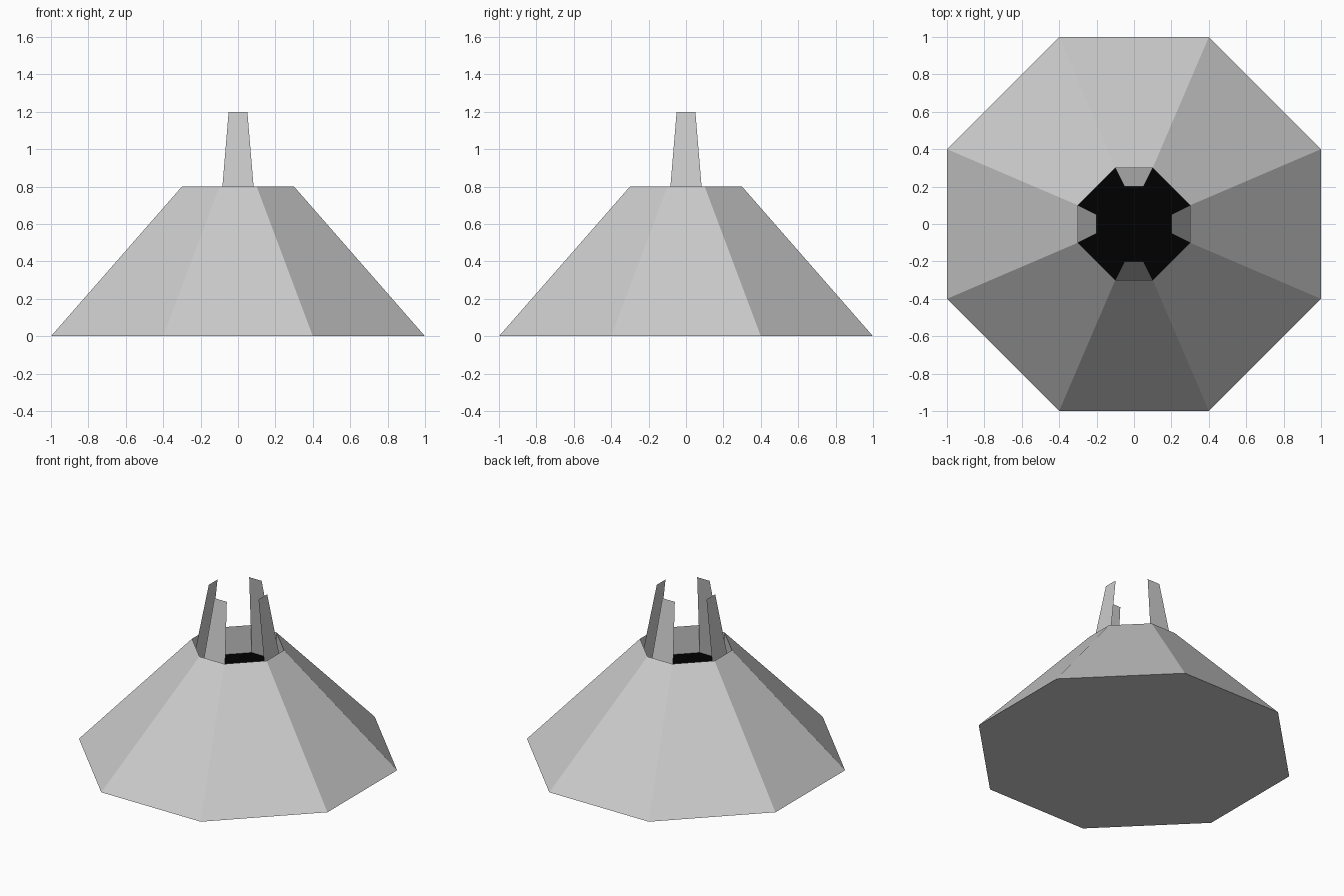
import bpy, math
from mathutils import Matrix

if "Cube" in bpy.data.objects:
    bpy.data.objects.remove(bpy.data.objects["Cube"])


def make_object(name, verts, faces, color=None):
    mesh = bpy.data.meshes.new(name)
    mesh.from_pydata(verts, [], faces)
    obj = bpy.data.objects.new(name, mesh)
    bpy.context.collection.objects.link(obj)
    if color:
        mat = bpy.data.materials.new(name)
        mat.diffuse_color = color
        mat.use_nodes = True
        mat.node_tree.nodes["Principled BSDF"].inputs["Base Color"].default_value = mat.diffuse_color
        mesh.materials.append(mat)
    return obj


def octagon(outer, half_side, z):
    """Counter-clockwise octagon with cut corners."""
    a, b = outer, half_side
    return [(x, y, z) for x, y in ((a, -b), (a, b), (b, a), (-b, a),
                                   (-a, b), (-a, -b), (-b, -a), (b, -a))]


# Sloped body with a straight-walled recess in its top
rings = [octagon(1.0, 0.4, 0.0), octagon(0.3, 0.1, 0.8), octagon(0.3, 0.1, 0.6)]
verts = [v for ring in rings for v in ring]
faces = [tuple(reversed(range(8)))]
for r in range(2):
    for i in range(8):
        j = (i + 1) % 8
        faces.append((r * 8 + i, r * 8 + j, r * 8 + 8 + j, r * 8 + 8 + i))
make_object("body", verts, faces)

# Black floor of the recess
make_object("recess_floor", octagon(0.3, 0.1, 0.6), [tuple(range(8))], (0, 0, 0, 1))

# Four thin tapered prongs rising from the recess floor and leaning inward
prong = [(-0.1, -0.3, 0.6), (0.1, -0.3, 0.6), (0.05, -0.2, 1.2), (-0.05, -0.2, 1.2)]
for i, side in enumerate(("front", "right", "back", "left")):
    obj = make_object(side + "_prong", prong, [(0, 1, 2, 3)])
    obj.data.transform(Matrix.Rotation(i * math.pi / 2, 4, 'Z'))
